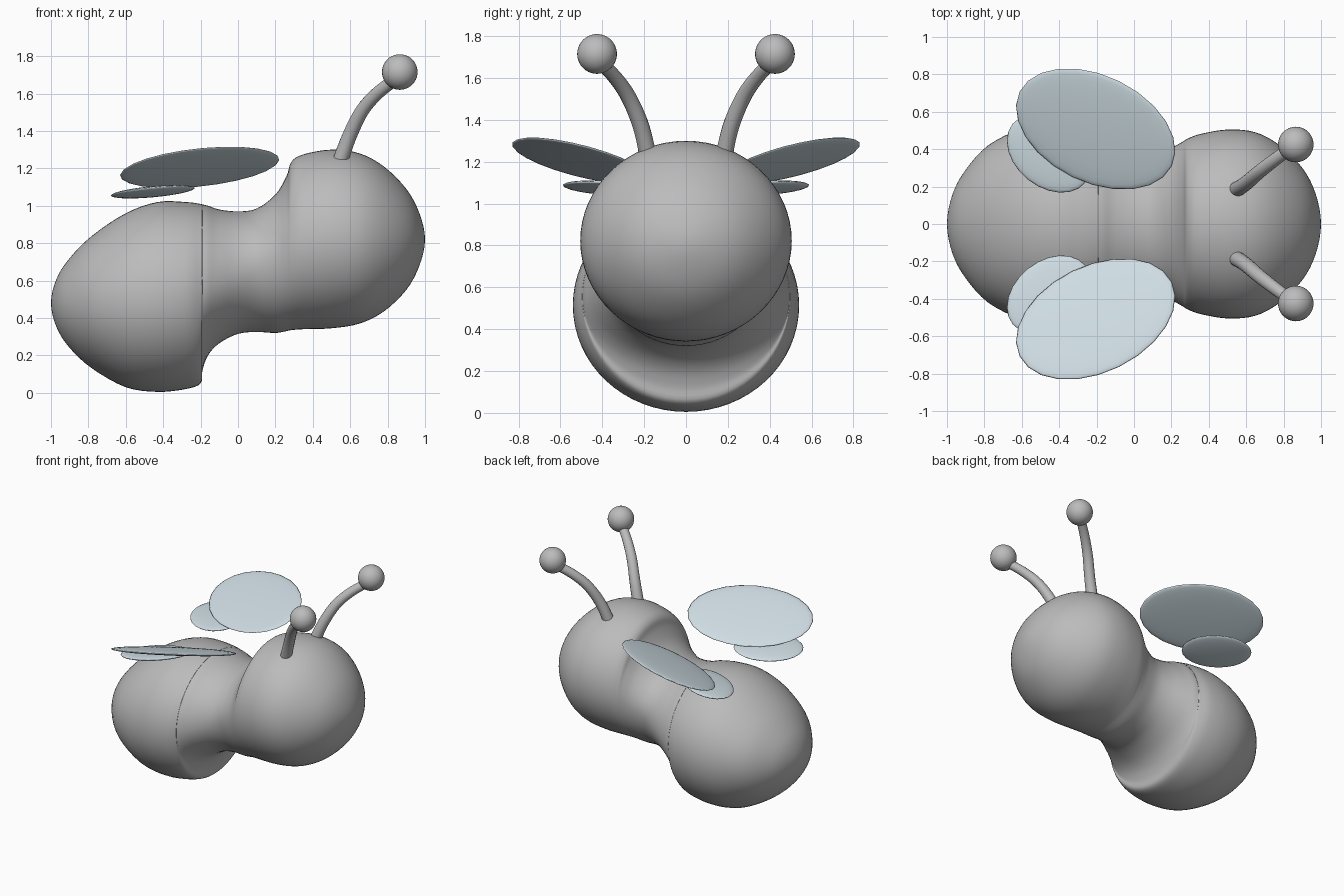
import bpy
import bmesh
import math
from mathutils import Matrix, Vector

cube = bpy.data.objects.get("Cube")
if cube:
    bpy.data.objects.remove(cube, do_unlink=True)


def make_material(name, color):
    mat = bpy.data.materials.new(name)
    mat.use_nodes = True
    mat.diffuse_color = color
    mat.node_tree.nodes["Principled BSDF"].inputs["Base Color"].default_value = color
    return mat


body_grey = make_material("body grey", (0.5, 0.5, 0.5, 1))
wing_blue = make_material("pale wing blue", (0.62, 0.72, 0.77, 1))


def finish(bm, name, mat):
    """Turn a bmesh into a smooth shaded object."""
    bmesh.ops.recalc_face_normals(bm, faces=bm.faces)
    for face in bm.faces:
        face.smooth = True
    mesh = bpy.data.meshes.new(name)
    bm.to_mesh(mesh)
    bm.free()
    mesh.materials.append(mat)
    obj = bpy.data.objects.new(name, mesh)
    bpy.context.collection.objects.link(obj)
    return obj


def spline(points, steps, first, last):
    """Catmull-Rom samples through points, with phantom end points."""
    p = [Vector(q) for q in [first, *points, last]]
    result = []
    for a, b, c, d in zip(p, p[1:], p[2:], p[3:]):
        for i in range(steps):
            t = i / steps
            result.append(b + (c - a) * t / 2 + (a * 2 - b * 5 + c * 4 - d) * t * t / 2
                          + (b * 3 - a - c * 3 + d) * t ** 3 / 2)
    return result + [p[-2]]


def loft(bm, rings):
    for a, b in zip(rings, rings[1:]):
        for i in range(len(a)):
            j = (i + 1) % len(a)
            bm.faces.new((a[i], a[j], b[j], b[i]))


# Body stations: x, underside, widest height, top, half width
stations = [
    (-1, .48, .48, .48, 0),
    (-.97, .35, .48, .61, .16),
    (-.9, .24, .48, .72, .29),
    (-.78, .13, .49, .84, .42),
    (-.6, .03, .5, .96, .51),
    (-.43, .005, .51, 1.02, .54),
    (-.28, .02, .53, 1.02, .53),
    (-.2, .05, .55, 1.01, .5),
    (-.19, .12, .56, 1.007, .495),
    (-.16, .2, .57, 1, .485),
    (-.1, .265, .59, .98, .455),
    (0, .315, .63, .97, .41),
    (.1, .325, .68, .985, .39),
    (.2, .32, .73, 1.06, .41),
    (.26, .33, .77, 1.16, .44),
    (.285, .335, .78, 1.235, .455),
    (.35, .34, .8, 1.275, .48),
    (.5, .345, .82, 1.3, .505),
    (.65, .37, .82, 1.28, .49),
    (.78, .435, .82, 1.21, .42),
    (.9, .55, .82, 1.09, .3),
    (.97, .68, .82, .96, .165),
    (1, .82, .82, .82, 0),
]


def beyond_pole(row):
    """Mirror a station through the pole so the ends are rounded."""
    x, low, mid, high, width = row
    return (x, high, mid, low, -width)


# Body: abdomen, waist and head in one lofted skin
SIDES = 64
bm = bmesh.new()
rings = []
for x, low, mid, high, width in spline(stations, 4, beyond_pole(stations[1]),
                                       beyond_pole(stations[-2])):
    ring = []
    for i in range(SIDES):
        angle = math.tau * i / SIDES
        s = math.sin(angle)
        height = high - mid if s > 0 else mid - low
        ring.append(bm.verts.new((x, width * math.cos(angle), mid + height * s)))
    rings.append(ring)
loft(bm, rings)
bmesh.ops.remove_doubles(bm, verts=bm.verts, dist=0.0001)
finish(bm, "body", body_grey)


def wing(name, side, center, length, breadth, turn, slope_x, slope_y, thickness):
    """Thin ellipsoid lying on a sloping plane."""
    u = Vector((math.cos(turn), math.sin(turn), 0))
    v = Vector((-u.y, u.x, 0))
    for axis in (u, v):
        axis.z = slope_x * axis.x + slope_y * axis.y
    n = u.cross(v).normalized() * thickness
    basis = Matrix((u * length, v * breadth, n)).transposed().to_4x4()
    mirror = Matrix.Diagonal((1, side, 1, 1))
    bm = bmesh.new()
    bmesh.ops.create_uvsphere(bm, u_segments=24, v_segments=16, radius=1,
                              matrix=mirror @ Matrix.Translation(center) @ basis)
    finish(bm, name, wing_blue)


def antenna(label, side):
    """Tapering curved stalk with a ball on its tip."""
    path = [(.54, .18, 1.22), (.595, .215, 1.37), (.665, .275, 1.51),
            (.755, .345, 1.61), (.865, .425, 1.69)]
    points = spline(path, 5, path[0], path[-1])
    bm = bmesh.new()
    rings = []
    for i, p in enumerate(points):
        ahead = points[min(i + 1, len(points) - 1)] - points[max(i - 1, 0)]
        turn = ahead.to_track_quat('Z', 'Y')
        radius = .042 - .01 * i / (len(points) - 1)
        ring = []
        for k in range(16):
            angle = math.tau * k / 16
            q = p + turn @ Vector((math.cos(angle), math.sin(angle), 0)) * radius
            ring.append(bm.verts.new((q.x, q.y * side, q.z)))
        rings.append(ring)
    loft(bm, rings)
    bm.faces.new(rings[0])
    bm.faces.new(rings[-1])
    finish(bm, label + "_antenna_stalk", body_grey)

    bm = bmesh.new()
    bmesh.ops.create_uvsphere(bm, u_segments=32, v_segments=20, radius=.095,
                              matrix=Matrix.Translation((.865, .425 * side, 1.715)))
    finish(bm, label + "_antenna_ball", body_grey)


# Paired wings and antennae
for label, side in (("rear", 1), ("front", -1)):
    wing(label + "_large_wing", side, (-.205, .508, 1.205), .453, .285,
         math.radians(-26), .19, .33, .022)
    wing(label + "_small_wing", side, (-.455, .378, 1.075), .25, .18,
         math.radians(-39), .12, .1, .022)
    antenna(label, side)
